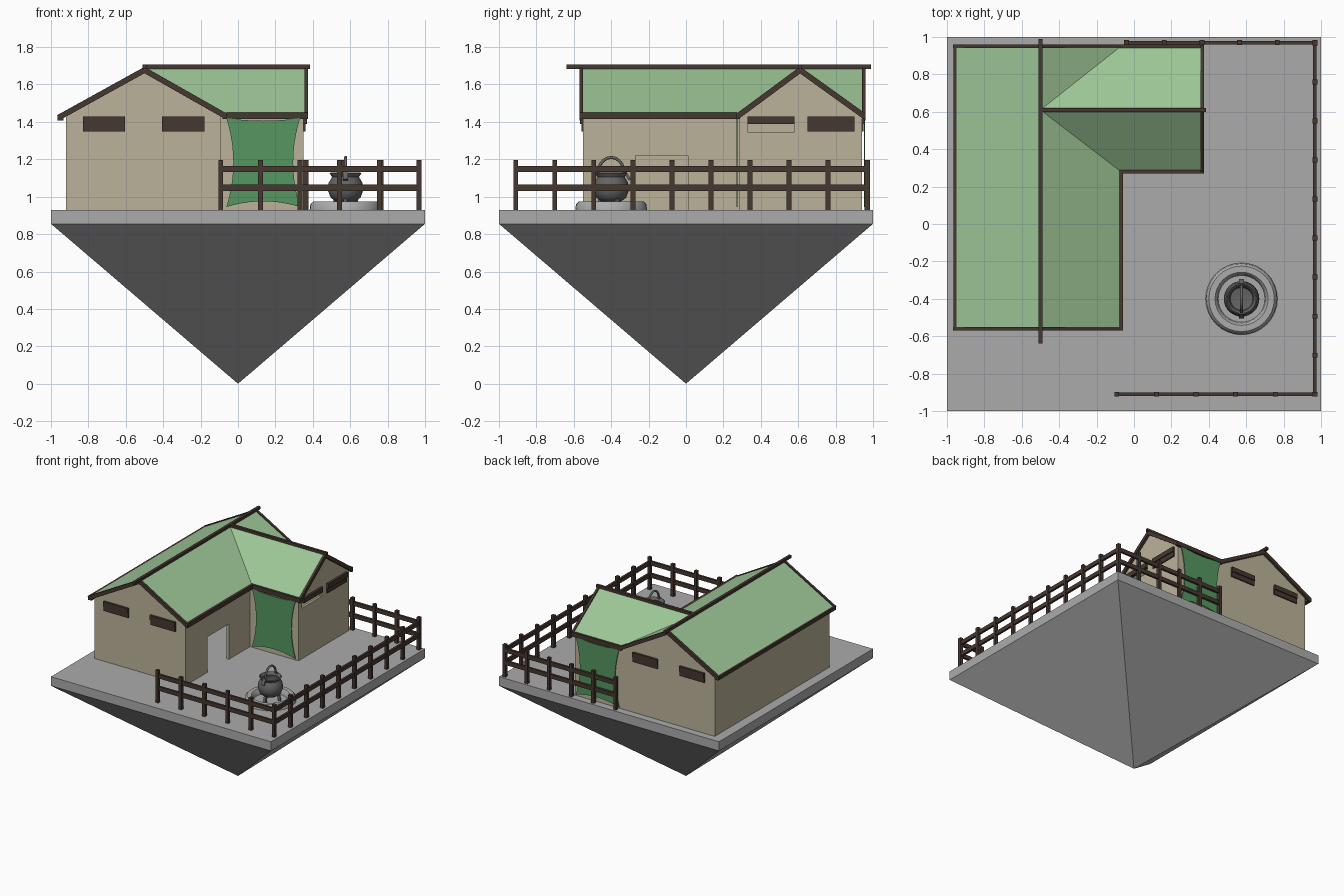
import bpy, bmesh, math
from mathutils import Vector, Matrix

if "Cube" in bpy.data.objects:
    bpy.data.objects.remove(bpy.data.objects["Cube"])


def material(name, rgb):
    m = bpy.data.materials.new(name)
    m.use_nodes = True
    m.diffuse_color = (*rgb, 1)
    m.node_tree.nodes["Principled BSDF"].inputs["Base Color"].default_value = (*rgb, 1)
    return m


STONE = material("grey stone", (0.41, 0.41, 0.41))
WALL = material("beige plaster", (0.50, 0.45, 0.32))
ROOF = material("pale green roof", (0.34, 0.57, 0.31))
CLOTH = material("dark green cloth", (0.09, 0.31, 0.115))
WOOD = material("dark brown wood", (0.06, 0.038, 0.03))
IRON = material("dark iron", (0.13, 0.13, 0.13))

GROUND, EAVE, RIDGE = 0.93, 1.445, 1.685
RX, RY = -0.5, 0.61          # ridge lines of the main house and the wing
MAIN_SLOPE, WING_SLOPE = 0.55, 0.72


def finish(name, bm, mat, smooth=False):
    bmesh.ops.recalc_face_normals(bm, faces=bm.faces[:])
    me = bpy.data.meshes.new(name)
    bm.to_mesh(me)
    bm.free()
    me.materials.append(mat)
    ob = bpy.data.objects.new(name, me)
    bpy.context.collection.objects.link(ob)
    if smooth:
        bpy.ops.object.select_all(action='DESELECT')
        ob.select_set(True)
        bpy.context.view_layer.objects.active = ob
        bpy.ops.object.shade_smooth_by_angle(angle=math.radians(40))
    return ob


def box(name, lo, hi, mat):
    lo, hi = Vector(lo), Vector(hi)
    bm = bmesh.new()
    bmesh.ops.create_cube(bm, size=1, matrix=Matrix.Translation((lo + hi) / 2)
                          @ Matrix.Diagonal((*(hi - lo), 1)))
    return finish(name, bm, mat)


def beam(name, p, q, width, height, mat=WOOD):
    """Box running from p to q."""
    p, q = Vector(p), Vector(q)
    x = (q - p).normalized()
    y = Vector((0, 0, 1)).cross(x).normalized()
    rot = Matrix((x, y, x.cross(y))).transposed().to_4x4()
    bm = bmesh.new()
    bmesh.ops.create_cube(bm, size=1, matrix=Matrix.Translation((p + q) / 2) @ rot
                          @ Matrix.Diagonal(((q - p).length, width, height, 1)))
    return finish(name, bm, mat)


def panel(name, pts, axis, at, thick, mat=WALL):
    """Wall from a 2D outline (along, z), standing across the given axis."""
    place = (lambda a, z, d: (d, a, z)) if axis == 'x' else (lambda a, z, d: (a, d, z))
    bm = bmesh.new()
    f = bm.faces.new([bm.verts.new(place(a, z, at)) for a, z in pts])
    new = bmesh.ops.extrude_face_region(bm, geom=[f])['geom']
    move = Vector(place(0, 0, thick))
    bmesh.ops.translate(bm, vec=move, verts=[v for v in new if isinstance(v, bmesh.types.BMVert)])
    return finish(name, bm, mat)


def lathe(name, profile, centre, mat, steps=32):
    bm = bmesh.new()
    vs = [bm.verts.new((r, 0, z)) for r, z in profile]
    edges = [bm.edges.new(e) for e in zip(vs, vs[1:])]
    bmesh.ops.spin(bm, geom=vs + edges, axis=(0, 0, 1), cent=(0, 0, 0),
                   angle=math.tau, steps=steps)
    bmesh.ops.remove_doubles(bm, verts=bm.verts[:], dist=0.0005)
    bmesh.ops.translate(bm, vec=centre, verts=bm.verts[:])
    return finish(name, bm, mat, True)


# Floating ground: slab over an inverted pyramid
box("ground_slab", (-1, -1, 0.855), (1, 1, GROUND), STONE)
bm = bmesh.new()
base = [bm.verts.new((x, y, 0.855)) for x, y in ((-1, -1), (1, -1), (1, 1), (-1, 1))]
tip = bm.verts.new((0, 0, 0))
bm.faces.new(base)
for i in range(4):
    bm.faces.new((base[i], base[(i + 1) % 4], tip))
finish("ground_pyramid", bm, STONE)

# House walls
W, E, S, N = -0.92, -0.09, -0.55, 0.94       # main house
WE, WS = 0.35, 0.285                         # wing
T = 0.02


def gable(a, b, ridge, slope):
    return [(a, GROUND), (b, GROUND), (b, RIDGE - 0.01 - slope * abs(b - ridge)),
            (ridge, RIDGE - 0.01), (a, RIDGE - 0.01 - slope * abs(a - ridge))]


def rect(a, b):
    return [(a, GROUND), (b, GROUND), (b, EAVE - 0.01), (a, EAVE - 0.01)]


panel("front_gable_wall", gable(W, E, RX, MAIN_SLOPE), 'y', S, T)
panel("back_gable_wall", gable(W, E, RX, MAIN_SLOPE), 'y', N, -T)
panel("side_wall", rect(S, N), 'x', W, T)
door = [(-0.27, GROUND), (-0.27, 1.22), (0.01, 1.22), (0.01, GROUND)]
panel("doorway_wall", [(S, GROUND)] + door + rect(S, WS)[1:], 'x', E, -T)
panel("wing_front_wall", rect(E, WE), 'y', WS, T)
panel("wing_back_wall", rect(E, WE), 'y', N, -T)
wing_gable = panel("wing_gable_wall", gable(WS, N, RY, WING_SLOPE), 'x', WE, -T)

# Open window cut through the wing gable
cutter = box("window_cutter", (0.25, 0.33, 1.345), (0.45, 0.58, 1.425), WALL)
cutter.hide_render = True
mod = wing_gable.modifiers.new("window", 'BOOLEAN')
mod.operation, mod.solver, mod.object = 'DIFFERENCE', 'EXACT', cutter
bpy.context.view_layer.objects.active = wing_gable
bpy.ops.object.modifier_apply(modifier="window")
bpy.data.objects.remove(cutter)

# Window shutters: an upper board overlapping a lower one
for wall, at, out in (("front", S, -1), ("back", N, 1)):
    for i, x in enumerate((-0.83, -0.405)):
        for part, z0, z1, d in (("upper", 1.388, 1.428, 0.018), ("lower", 1.348, 1.39, 0.01)):
            ys = sorted((at, at + out * d))
            box(f"{wall}_shutter_{part}_{i}", (x, ys[0], z0), (x + 0.225, ys[1], z1), WOOD)
for i, y in enumerate((0.33, 0.65)):
    box(f"wing_shutter_upper_{i}", (WE - 0.01, y, 1.388), (WE + 0.018, y + 0.25, 1.428), WOOD)
box("wing_shutter_lower", (WE, 0.65, 1.348), (WE + 0.01, 0.9, 1.39), WOOD)

# Roof: main slopes with the wing joined along two valleys
X0, X1, X2, Y0, Y1, Y2 = -0.955, -0.07, 0.365, -0.56, 0.28, 0.95
LOW = RIDGE - MAIN_SLOPE * (RX - X0)
bm = bmesh.new()
j, ve, vn = (RX, RY, RIDGE), (X1, Y1, EAVE), (X1, Y2, EAVE)
top_s, top_n, top_e = (RX, Y0, RIDGE), (RX, Y2, RIDGE), (X2, RY, RIDGE)
for pts in ((top_s, j, top_n, (X0, Y2, LOW), (X0, Y0, LOW)),
            (top_s, (X1, Y0, EAVE), ve, j), (j, vn, top_n),
            (j, ve, (X2, Y1, EAVE), top_e), (j, top_e, (X2, Y2, EAVE), vn)):
    bm.faces.new([bm.verts.new(p) for p in pts])
bmesh.ops.remove_doubles(bm, verts=bm.verts[:], dist=0.001)
roof = finish("roof", bm, ROOF)
if sum(p.normal.z for p in roof.data.polygons) < 0:
    roof.data.flip_normals()
solid = roof.modifiers.new("thickness", 'SOLIDIFY')
solid.thickness, solid.offset = 0.008, -1

# Roof trim: ridge beams, barge boards and eave boards
beam("main_ridge_beam", (RX, -0.64, 1.695), (RX, 0.99, 1.695), 0.022, 0.022)
beam("wing_ridge_beam", (RX, RY, 1.695), (0.385, RY, 1.695), 0.022, 0.022)
D = 0.012
for name, y in (("front", Y0), ("back", Y2)):
    beam(f"{name}_barge_outer", (X0 - 0.005, y, LOW - D), (RX, y, RIDGE - D + 0.004), 0.02, 0.03)
    beam(f"{name}_barge_inner", (RX, y, RIDGE - D + 0.004), (X1, y, EAVE - D), 0.02, 0.03)
for name, y in (("front", Y1), ("back", Y2)):
    beam(f"wing_barge_{name}", (X2, y, EAVE - D), (X2, RY, RIDGE - D + 0.004), 0.02, 0.03)
    beam(f"wing_eave_{name}", (X1 - 0.01, y, EAVE - D), (X2 + 0.01, y, EAVE - D), 0.02, 0.036)
beam("main_eave_outer", (X0 + 0.006, Y0 - 0.01, LOW - D), (X0 + 0.006, Y2 + 0.01, LOW - D), 0.034, 0.03)
beam("main_eave_inner", (X1, Y0 - 0.01, EAVE - D), (X1, Y1, EAVE - D), 0.024, 0.036)

# Stretched cloths with edges curving inwards
for name, y in (("front", 0.276), ("back", 0.957)):
    bm = bmesh.new()
    n = 10
    grid = []
    for a in range(n + 1):
        for b in range(n + 1):
            u, v = 2 * a / n - 1, 2 * b / n - 1
            x = 0.135 + u * (0.197 - 0.037 * (1 - v * v))
            z = 1.183 + v * (0.238 - (0.03 if v < 0 else 0.015) * (1 - u * u))
            grid.append(bm.verts.new((x, y, z)))
    for a in range(n):
        for b in range(n):
            k = a * (n + 1) + b
            bm.faces.new((grid[k], grid[k + 1], grid[k + n + 2], grid[k + n + 1]))
    cloth = finish(f"{name}_cloth", bm, CLOTH)
    cloth.modifiers.new("thickness", 'SOLIDIFY').thickness = 0.006


# Fence: evenly spaced posts and two rails on three sides
def fence(name, p, q, posts):
    p, q = Vector(p), Vector(q)
    for i in range(posts):
        c = p.lerp(q, i / (posts - 1))
        box(f"{name}_post_{i}", (c.x - 0.013, c.y - 0.013, GROUND),
            (c.x + 0.013, c.y + 0.013, 1.195), WOOD)
    for i, z in enumerate((1.047, 1.148)):
        up = Vector((0, 0, z))
        beam(f"{name}_rail_{i}", p + up, q + up, 0.018, 0.034)


fence("front_fence", (-0.092, -0.91, 0), (0.967, -0.91, 0), 6)
fence("side_fence", (0.967, -0.91, 0), (0.967, 0.967, 0), 10)
fence("back_fence", (-0.04, 0.97, 0), (0.967, 0.97, 0), 6)

# Fire ring and cauldron
POT = (0.575, -0.4, GROUND)
lathe("fire_ring", [(0.125, 0), (0.13, 0.03), (0.142, 0.043), (0.175, 0.043), (0.188, 0.03),
                    (0.192, 0)], POT, STONE)
lathe("cauldron", [(0, 0.04), (0.05, 0.043), (0.08, 0.065), (0.095, 0.105), (0.09, 0.145),
                   (0.072, 0.175), (0.085, 0.195), (0.078, 0.2), (0.064, 0.178),
                   (0.078, 0.14), (0.06, 0.08), (0, 0.07)], POT, IRON)
for i in range(3):
    a = math.tau * i / 3 + 0.5
    foot = Vector(POT) + Vector((math.cos(a), math.sin(a), 0)) * 0.07
    beam(f"cauldron_leg_{i}", foot, foot.lerp(Vector(POT), 0.2) + Vector((0, 0, 0.07)), 0.02, 0.02, IRON)
for i, s in enumerate((-1, 1)):
    lug = Vector(POT) + Vector((0, 0.075 * s, 0.2))
    beam(f"cauldron_lug_{i}", lug, lug + Vector((0, 0.025 * s, -0.04)), 0.025, 0.015, IRON)
arc = [Vector(POT) + Vector((0, 0.07 * math.cos(t), 0.195 + 0.085 * math.sin(t)))
       for t in (math.pi * k / 10 for k in range(11))]
curve = bpy.data.curves.new("cauldron_handle", 'CURVE')
curve.dimensions, curve.bevel_depth, curve.bevel_resolution = '3D', 0.008, 2
spline = curve.splines.new('POLY')
spline.points.add(len(arc) - 1)
for pt, co in zip(spline.points, arc):
    pt.co = (*co, 1)
curve.materials.append(IRON)
bpy.context.collection.objects.link(bpy.data.objects.new("cauldron_handle", curve))
